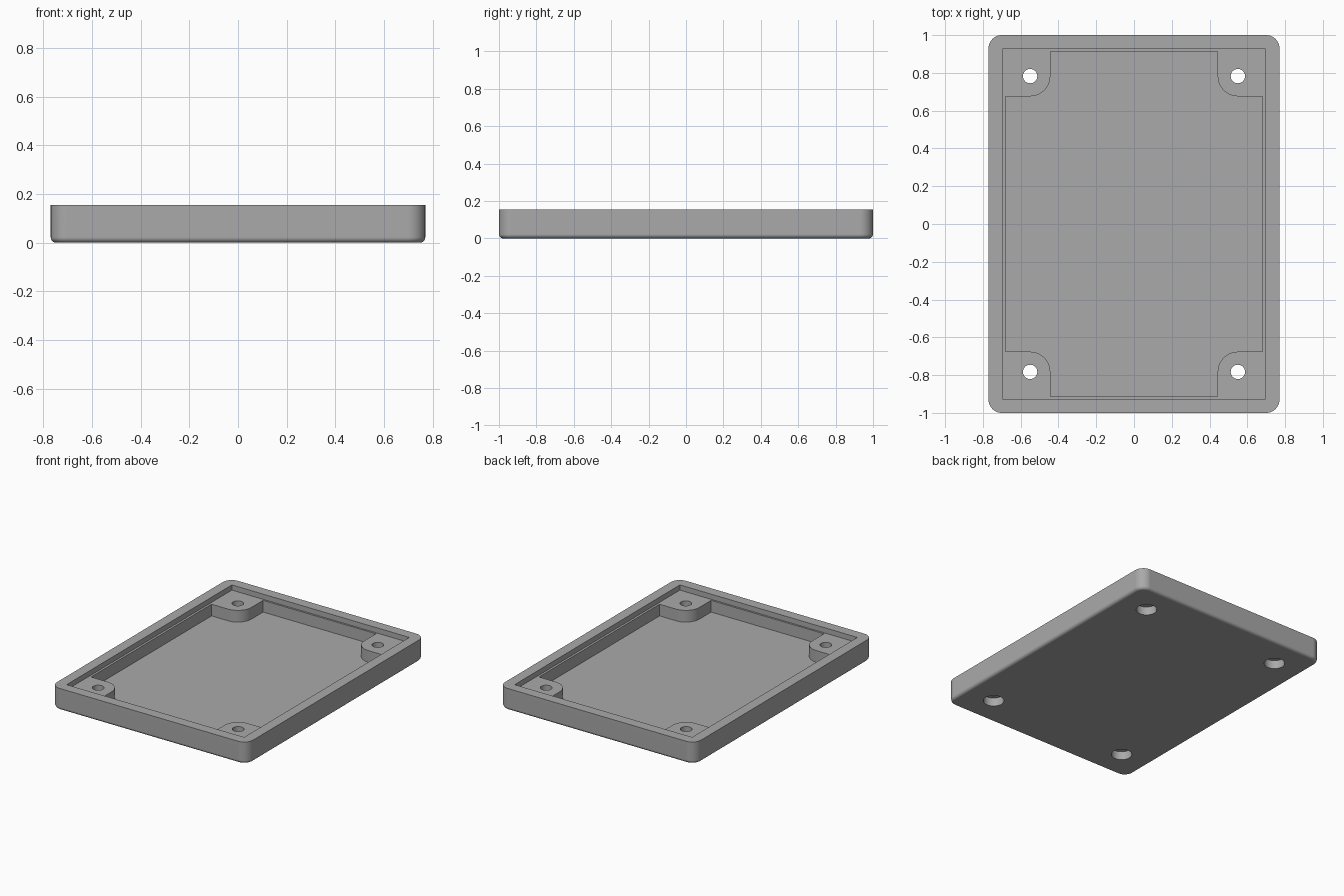
import bpy, bmesh
from math import sin, cos, pi

cube = bpy.data.objects.get("Cube")
if cube:
    bpy.data.objects.remove(cube, do_unlink=True)

# Overall sizes
HX, HY, H = 0.77, 1.0, 0.155           # half width, half length, height
CORNER, EDGE = 0.07, 0.022             # plan corner radius, bottom rounding
LEDGE_Z, FLOOR_Z = 0.118, 0.035
POST_X, POST_Y, POST_R = 0.55, 0.783, 0.107

grey = bpy.data.materials.new("Plain grey")
grey.use_nodes = True
colour = (0.40, 0.40, 0.40, 1)
grey.diffuse_color = colour
grey.node_tree.nodes["Principled BSDF"].inputs["Base Color"].default_value = colour


def arc(cx, cy, r, start, end, steps):
    angles = [start + (end - start) * i / steps for i in range(steps + 1)]
    return [(cx + r * cos(a), cy + r * sin(a)) for a in angles]


def four_corners(quadrant):
    """Mirror a counter-clockwise first-quadrant path into a closed outline."""
    left = [(-x, y) for x, y in reversed(quadrant)]
    half = quadrant + left
    return half + [(-x, -y) for x, y in half]


def rounded_rect(inset):
    r = CORNER - inset
    return four_corners(arc(HX - CORNER, HY - CORNER, r, 0, pi / 2, 10))


def loft(name, rings):
    """Join (outline, z) rings into a closed solid."""
    bm = bmesh.new()
    loops = [[bm.verts.new((x, y, z)) for x, y in pts] for pts, z in rings]
    n = len(loops[0])
    for a, b in zip(loops, loops[1:]):
        for i in range(n):
            j = (i + 1) % n
            bm.faces.new((a[i], a[j], b[j], b[i]))
    bm.faces.new(loops[0][::-1])
    bm.faces.new(loops[-1])
    mesh = bpy.data.meshes.new(name)
    bm.to_mesh(mesh)
    bm.free()
    mesh.materials.append(grey)
    obj = bpy.data.objects.new(name, mesh)
    bpy.context.collection.objects.link(obj)
    return obj


def prism(name, outline, z0, z1):
    return loft(name, [(outline, z0), (outline, z1)])


# Tray body with rounded corners and a rounded bottom edge
rings = []
for i in range(6):
    a = pi / 2 * i / 5
    rings.append((rounded_rect(EDGE * (1 - sin(a))), EDGE * (1 - cos(a))))
rings.append((rounded_rect(0), H))
tray = loft("tray", rings)

# Rim recess, then the deep cavity that leaves a screw post in each corner
cutters = [prism("rim_recess_cutter", four_corners([(0.697, 0.927)]), LEDGE_Z, H + 0.1)]
post = arc(POST_X, POST_Y, POST_R, -pi / 2, -pi, 10)
cavity = four_corners([(0.681, POST_Y - POST_R)] + post + [(POST_X - POST_R, 0.914)])
cutters.append(prism("cavity_cutter", cavity, FLOOR_Z, H + 0.05))

# Screw holes, with wider bores from below
for sx in (-1, 1):
    for sy in (-1, 1):
        for name, r, top in (("screw_hole_cutter", 0.038, H + 0.05),
                             ("screw_head_cutter", 0.068, 0.06)):
            circle = arc(sx * POST_X, sy * POST_Y, r, 0, 2 * pi, 32)[:-1]
            cutters.append(prism(name, circle, -0.05, top))

for cutter in cutters:
    cutter.hide_render = True
    mod = tray.modifiers.new(cutter.name, "BOOLEAN")
    mod.operation = "DIFFERENCE"
    mod.solver = "EXACT"
    mod.object = cutter

# Bake the cuts and discard the cutters
bpy.context.view_layer.update()
graph = bpy.context.evaluated_depsgraph_get()
baked = bpy.data.meshes.new_from_object(tray.evaluated_get(graph))
tray.modifiers.clear()
tray.data = baked
for cutter in cutters:
    bpy.data.objects.remove(cutter, do_unlink=True)

# Smooth curves, crisp edges
bpy.ops.object.select_all(action="DESELECT")
tray.select_set(True)
bpy.context.view_layer.objects.active = tray
bpy.ops.object.shade_smooth_by_angle(angle=pi / 6)
weighted = tray.modifiers.new("Even shading", "WEIGHTED_NORMAL")
weighted.keep_sharp = True
